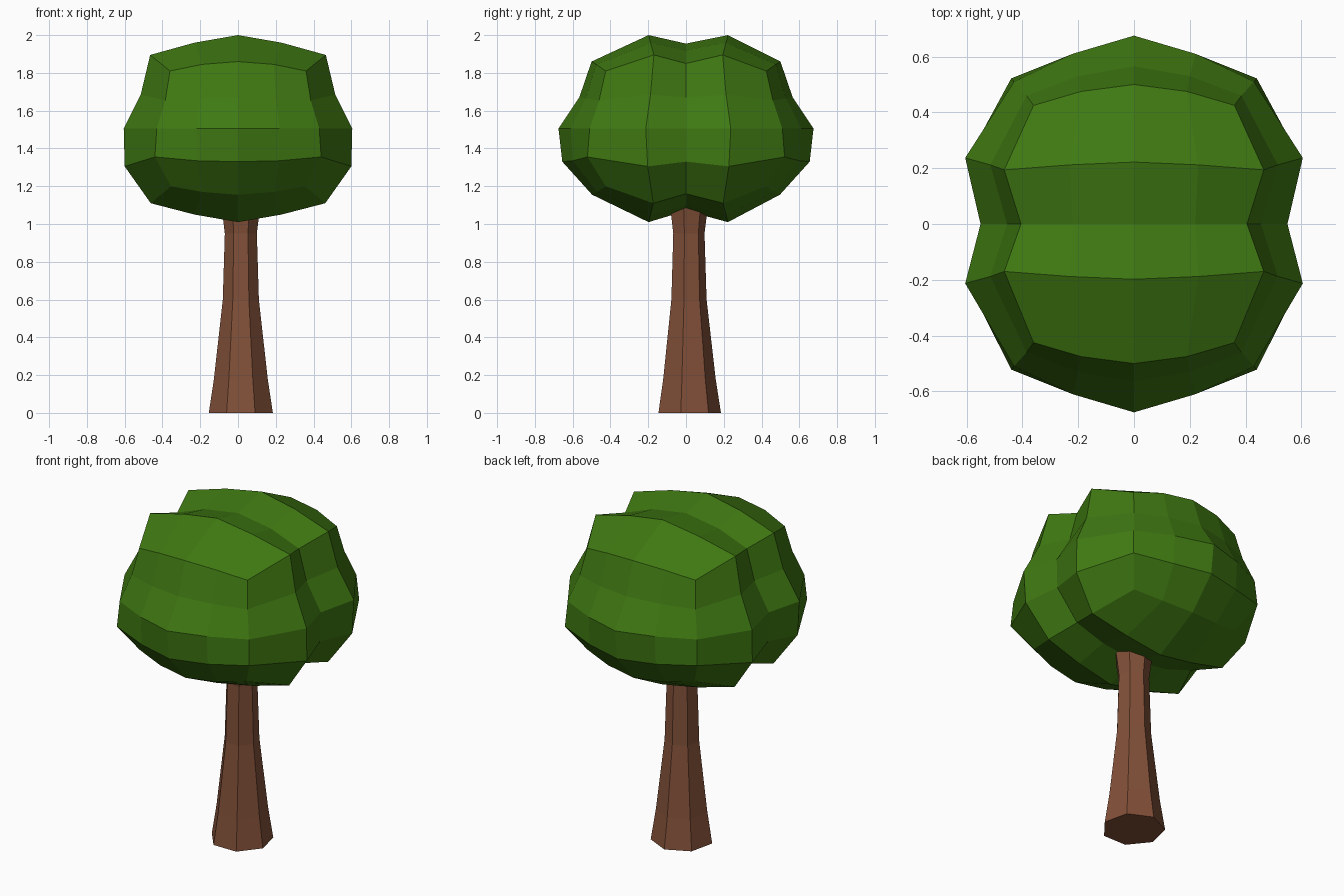
import bpy, bmesh
from math import cos, sin, pi

if "Cube" in bpy.data.objects:
    bpy.data.objects.remove(bpy.data.objects["Cube"])


def make_object(name, bm, colour):
    bmesh.ops.recalc_face_normals(bm, faces=bm.faces)
    mesh = bpy.data.meshes.new(name)
    bm.to_mesh(mesh)
    bm.free()
    mat = bpy.data.materials.new(name + "_colour")
    mat.diffuse_color = (*colour, 1)
    mat.use_nodes = True
    mat.node_tree.nodes["Principled BSDF"].inputs["Base Color"].default_value = mat.diffuse_color
    mesh.materials.append(mat)
    obj = bpy.data.objects.new(name, mesh)
    bpy.context.collection.objects.link(obj)
    return obj


# Trunk: seven-sided tapering column, one corner facing the back
SIDES = 7
bm = bmesh.new()
rings = []
for z, r in [(0, .174), (.18, .146), (.6, .098), (.95, .087), (1.03, .097), (1.12, .11)]:
    rings.append([bm.verts.new((.015 + r * cos(pi / 2 + 2 * pi * i / SIDES),
                                .011 + r * sin(pi / 2 + 2 * pi * i / SIDES), z))
                  for i in range(SIDES)])
for lo, hi in zip(rings, rings[1:]):
    for i in range(SIDES):
        j = (i + 1) % SIDES
        bm.faces.new((lo[i], lo[j], hi[j], hi[i]))
bm.faces.new(rings[0])
bm.faces.new(rings[-1])
make_object("trunk", bm, (.22, .08, .04))

# Canopy: one quarter as rings (end, end side, corner, lobe side, groove), top to bottom
RINGS = [
    [(0, .50, 1.86), (.19, .475, 1.845), (.36, .425, 1.81), (.465, .182, 1.895), (.405, 0, 1.85)],
    [(0, .565, 1.67), (.20, .53, 1.665), (.385, .46, 1.655), (.515, .20, 1.685), (.455, 0, 1.67)],
    [(0, .675, 1.505), (.22, .61, 1.505), (.43, .51, 1.505), (.605, .225, 1.505), (.55, 0, 1.505)],
    [(0, .655, 1.33), (.22, .60, 1.335), (.44, .522, 1.355), (.60, .215, 1.305), (.545, 0, 1.33)],
    [(0, .497, 1.155), (.19, .47, 1.17), (.355, .425, 1.20), (.462, .185, 1.11), (.405, 0, 1.16)],
]
# Inner points of the top and bottom: lobe ridge, then groove
TOP = [(0, .21, 2.0), (.23, .20, 1.96), (0, 0, 1.955), (.22, 0, 1.92)]
BOTTOM = [(0, .21, 1.01), (.23, .20, 1.05), (0, 0, 1.07), (.22, 0, 1.10)]

quads = []
for up, down in zip(RINGS, RINGS[1:]):
    for i in range(4):
        quads.append((up[i], up[i + 1], down[i + 1], down[i]))
for (a, b, c, d, e), (p0, p1, q0, q1) in ((RINGS[0], TOP), (RINGS[-1], BOTTOM)):
    quads += [(a, b, p1, p0), (b, c, d, p1), (p0, p1, q1, q0), (p1, d, e, q1)]

# Mirror the quarter to all four sides and weld
bm = bmesh.new()
for sx in (1, -1):
    for sy in (1, -1):
        for q in quads:
            bm.faces.new([bm.verts.new((x * sx, y * sy, z)) for x, y, z in q])
bmesh.ops.remove_doubles(bm, verts=bm.verts, dist=.001)
# The two lobes sit slightly towards the back
for v in bm.verts:
    if .1 < abs(v.co.y) < .3:
        v.co.y += .012
make_object("canopy", bm, (.05, .19, .006))
